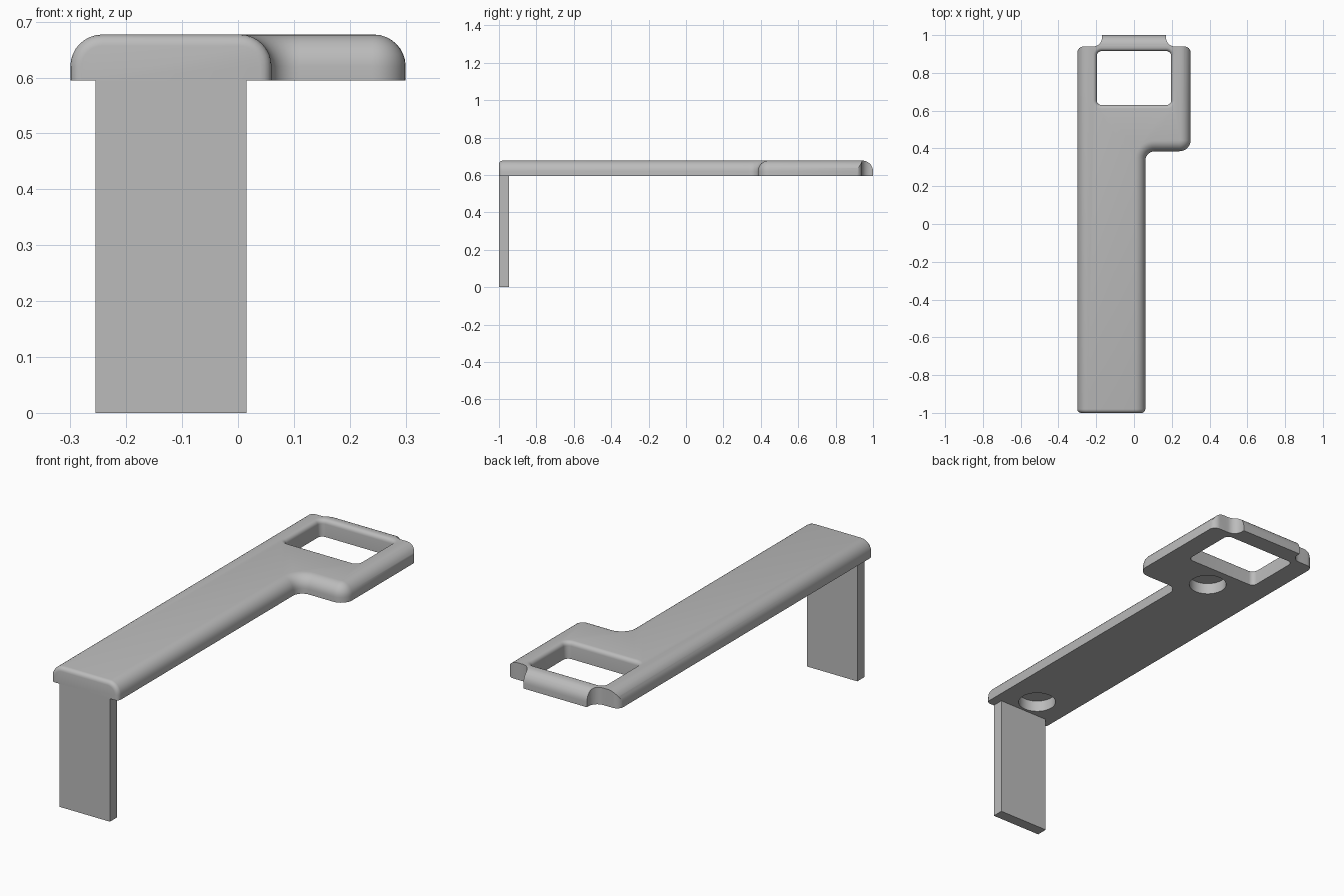
import bpy, bmesh, math
from mathutils import Vector

cube = bpy.data.objects.get("Cube")
if cube:
    bpy.data.objects.remove(cube)

BOTTOM, TOP, ROUND = 0.595, 0.677, 0.057

grey = bpy.data.materials.new("plain grey")
grey.use_nodes = True
colour = (0.5, 0.5, 0.5, 1)
grey.diffuse_color = colour
grey.node_tree.nodes["Principled BSDF"].inputs["Base Color"].default_value = colour


def outline(corners, d=0.0, steps=8):
    """Right-angled polygon, inset by d; corners are (x, y, inset x, inset y, radius, bend)."""
    pts = [Vector((x + ix * d, y + iy * d)) for x, y, ix, iy, r, bend in corners]
    loop = []
    for i, p in enumerate(pts):
        r = corners[i][4]
        if r == 0:
            loop.append(p)
            continue
        r -= corners[i][5] * d
        u = (pts[i - 1] - p).normalized()
        v = (pts[(i + 1) % len(pts)] - p).normalized()
        for k in range(steps + 1):
            t = k / steps * math.pi / 2
            loop.append(p + (u + v) * r - v * r * math.cos(t) - u * r * math.sin(t))
    return loop


def loft(rings):
    """Closed solid through (outline, height) rings of equal point count."""
    bm = bmesh.new()
    levels = [[bm.verts.new((p.x, p.y, z)) for p in loop] for loop, z in rings]
    for low, high in zip(levels, levels[1:]):
        for i in range(len(low)):
            j = (i + 1) % len(low)
            bm.faces.new((low[i], low[j], high[j], high[i]))
    bm.faces.new(levels[0][::-1])
    bm.faces.new(levels[-1])
    bmesh.ops.recalc_face_normals(bm, faces=bm.faces)
    return bm


def add_object(name, bm):
    mesh = bpy.data.meshes.new(name)
    bm.to_mesh(mesh)
    bm.free()
    obj = bpy.data.objects.new(name, mesh)
    mesh.materials.append(grey)
    bpy.context.collection.objects.link(obj)
    return obj


# Handle plate: L-shaped outline with rounded upper edges
plate = [(-0.3, -1, 1, 0, 0, 1), (0.06, -1, -1, 0, 0, 1),
         (0.06, 0.385, -1, 1, 0.05, -1), (0.3, 0.385, -1, 1, 0.06, 1),
         (0.3, 1, -1, -1, 0, 1), (-0.3, 1, 1, -1, 0, 1)]
rings = [(outline(plate), BOTTOM)]
for k in range(9):
    a = k / 8 * math.pi / 2
    rings.append((outline(plate, ROUND * (1 - math.cos(a))),
                  TOP - ROUND + ROUND * math.sin(a)))
bm = loft(rings)

# Small rounding around the front end
front = [f for f in bm.faces if all(v.co.y < -0.999 for v in f.verts)]
bmesh.ops.dissolve_faces(bm, faces=front)
rim = [e for e in bm.edges if all(v.co.y < -0.999 for v in e.verts)
       and max(v.co.z for v in e.verts) > BOTTOM + 0.001]
bmesh.ops.bevel(bm, geom=rim, offset=0.02, segments=4, profile=0.5, affect='EDGES')
body = add_object("handle_plate", bm)

cutters = []

# Window opening, flared at the top
W = 0.197
window = [(-W, 0.63, 1, 1, 0.025, 1), (W, 0.63, -1, 1, 0.025, 1),
          (W, 0.915, -1, -1, 0.025, 1), (-W, 0.915, 1, -1, 0.025, 1)]
flare = 0.02
rings = [(outline(window), BOTTOM - 0.1)]
for k in range(6):
    a = k / 5 * math.pi / 2
    rings.append((outline(window, -flare * (1 - math.cos(a))),
                  TOP - flare + flare * math.sin(a)))
rings.append((outline(window, -flare), TOP + 0.1))
cutters.append(add_object("window_cutter", loft(rings)))

# Corner notches that leave the end tab
for side in (-1, 1):
    notch = [(side * x, y, 0, 0, r, 1) for x, y, r in
             ((0.4, 1.1, 0), (0.4, 0.85, 0), (0.301, 0.85, 0),
              (0.301, 0.94, 0.035), (0.17, 0.94, 0.045), (0.17, 1.1, 0))]
    loop = outline(notch)
    cutters.append(add_object("notch_cutter", loft([(loop, 0.5), (loop, 0.8)])))

# Round pockets in the underside
for x, y in ((-0.12, -0.847), (-0.025, 0.505)):
    circle = [Vector((x + 0.086 * math.cos(t * math.tau / 48),
                      y + 0.086 * math.sin(t * math.tau / 48))) for t in range(48)]
    cutters.append(add_object("pocket_cutter", loft([(circle, 0.5), (circle, BOTTOM + 0.055)])))

# Cut the openings and remove the cutters
bpy.context.view_layer.objects.active = body
for cutter in cutters:
    cutter.hide_render = True
    mod = body.modifiers.new("cut", 'BOOLEAN')
    mod.operation, mod.solver, mod.object = 'DIFFERENCE', 'EXACT', cutter
    bpy.ops.object.modifier_apply(modifier=mod.name)
    bpy.data.objects.remove(cutter)

bpy.ops.object.select_all(action='DESELECT')
body.select_set(True)
bpy.ops.object.shade_smooth_by_angle(angle=math.radians(30))

# Flat front leg
bm = bmesh.new()
bmesh.ops.create_cube(bm, size=1)
bmesh.ops.scale(bm, vec=(0.27, 0.055, BOTTOM + 0.005), verts=bm.verts)
bmesh.ops.translate(bm, vec=(-0.12, -0.9725, (BOTTOM + 0.005) / 2), verts=bm.verts)
add_object("front_leg", bm)
